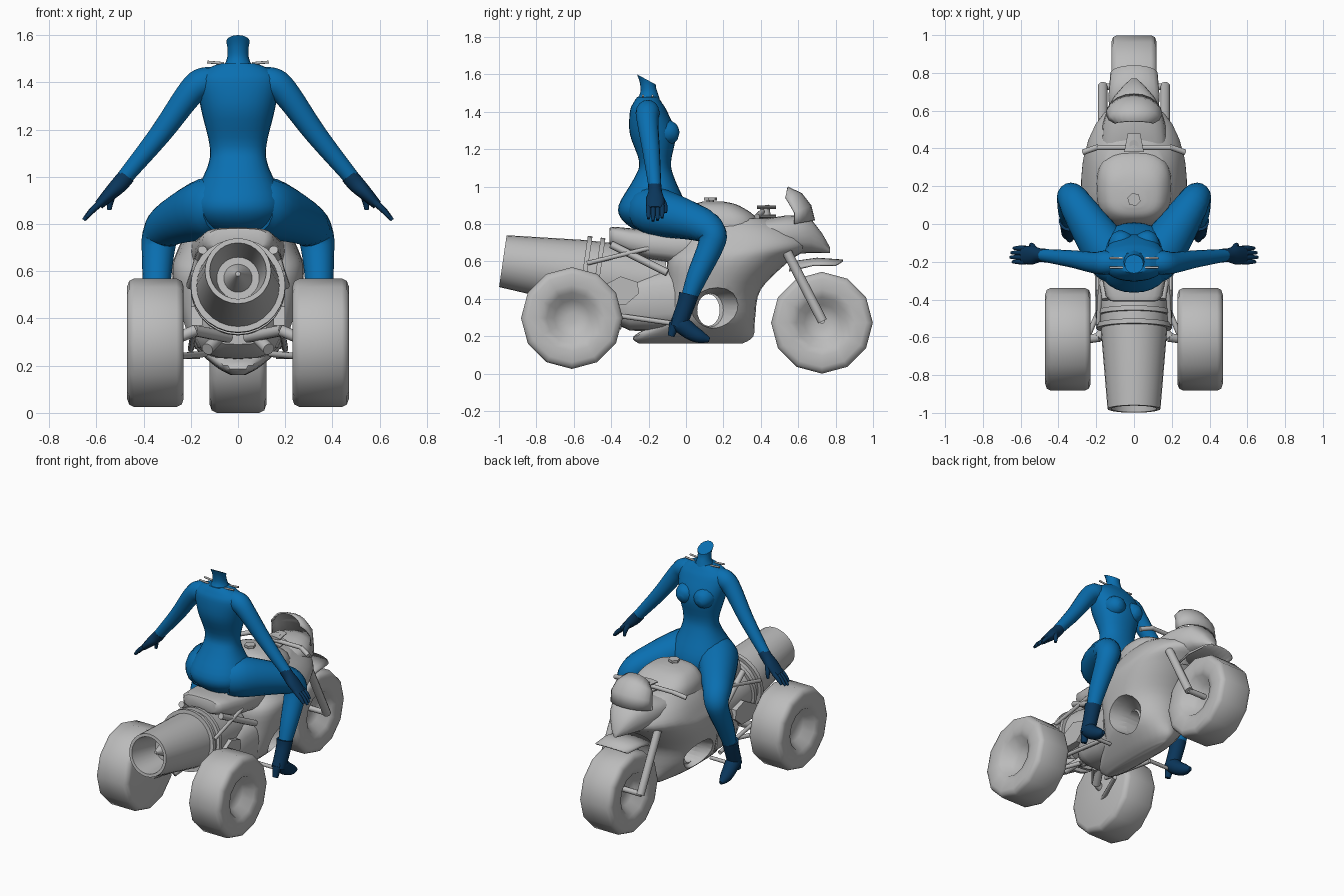
import bpy, bmesh, math
from mathutils import Vector

cube = bpy.data.objects.get("Cube")
if cube:
    bpy.data.objects.remove(cube)

SIDES = {"left": 1, "right": -1}


def material(name, *rgb):
    m = bpy.data.materials.new(name)
    m.use_nodes = True
    m.diffuse_color = (*rgb, 1)
    m.node_tree.nodes["Principled BSDF"].inputs["Base Color"].default_value = (*rgb, 1)
    return m


GREY = material("light grey", .5, .5, .5)
BLUE = material("suit blue", .003, .16, .44)
NAVY = material("glove navy", .003, .037, .105)


def skin(name, rings, mat=GREY, closed=True, angle=40):
    """Bridge rows of points; closed rows get end caps."""
    bm = bmesh.new()
    rows = [[bm.verts.new(p) for p in r] for r in rings]
    count = len(rows[0])
    for low, high in zip(rows, rows[1:]):
        for i in range(count if closed else count - 1):
            j = (i + 1) % count
            bm.faces.new((low[i], low[j], high[j], high[i]))
    if closed:
        bm.faces.new(rows[0])
        bm.faces.new(rows[-1])
    bmesh.ops.recalc_face_normals(bm, faces=bm.faces)
    mesh = bpy.data.meshes.new(name)
    bm.to_mesh(mesh)
    bm.free()
    mesh.materials.append(mat)
    mesh.shade_smooth()
    mesh.set_sharp_from_angle(angle=math.radians(angle))
    ob = bpy.data.objects.new(name, mesh)
    bpy.context.collection.objects.link(ob)
    return ob


def ring(centre, a, b, sides=16, power=2):
    """Superellipse around centre with half axes a and b."""
    def bend(value):
        return math.copysign(abs(value) ** (2 / power), value)
    turns = [math.tau * i / sides for i in range(sides)]
    return [Vector(centre) + Vector(a) * bend(math.cos(t)) + Vector(b) * bend(math.sin(t))
            for t in turns]


def spline(rows, steps=4):
    """Smooth curve through every row of numbers."""
    rows = [Vector(r) for r in rows]
    padded = [rows[0], *rows, rows[-1]]
    out = []
    for a, b, c, d in zip(padded, padded[1:], padded[2:], padded[3:]):
        for k in range(steps):
            t = k / steps
            out.append(b + (c - a) * (t / 2) + (2 * a - 5 * b + 4 * c - d) * (t * t / 2)
                       + (3 * b - a - 3 * c + d) * (t ** 3 / 2))
    return out + [rows[-1]]


def stack(name, levels, mat=GREY, front_power=2.4, back_power=2.4):
    """Horizontal slices: z, back y, front y, half width."""
    rings = []
    for z, back, front, w in spline(levels):
        halves = [ring((0, (back + front) / 2, z), (w, 0, 0), (0, (front - back) / 2, 0), 28, power)
                  for power in (front_power, back_power)]
        rings.append(halves[0][:14] + halves[1][14:])
    return skin(name, rings, mat)


def hull(name, slices, power=2.5):
    """Upright slices: y, centre z, half width, half height."""
    return skin(name, [ring((0, y, z), (w, 0, 0), (0, 0, h), 20, power)
                       for y, z, w, h in spline(slices, 2)])


def tube(name, rows, mat=GREY, sides=10):
    """Sweep along rows of x, y, z, radius and an optional second radius."""
    points = [Vector(r[:3]) for r in rows]
    chord = points[-1] - points[0]
    thin = min(range(3), key=lambda i: abs(chord[i]))
    ref = Vector([i == thin for i in range(3)])
    rings = []
    for i, (p, row) in enumerate(zip(points, rows)):
        along = (points[min(i + 1, len(points) - 1)] - points[max(i - 1, 0)]).normalized()
        u = along.cross(ref).normalized()
        rings.append(ring(p, u * row[3], along.cross(u) * row[-1], sides))
    return skin(name, rings, mat, angle=60)


def pair(name, rows, mat=GREY, sides=10):
    for side, s in SIDES.items():
        tube(f"{side}_{name}", [(s * row[0], *row[1:]) for row in rows], mat, sides)


def rod(name, start, end, radius):
    pair(name, [(*start, radius), (*end, radius)])


def limb(name, rows, mat=BLUE):
    pair(name, spline(rows), mat, sides=16)


def lathe(name, origin, axis, profile, sides=28, angle=40):
    """Turn (distance, radius) points around an axis."""
    axis = Vector(axis).normalized()
    u = axis.orthogonal().normalized() if axis.z > .9 else axis.cross((0, 0, 1)).normalized()
    v = axis.cross(u)
    return skin(name, [ring(Vector(origin) + axis * t, u * r, v * r, sides)
                       for t, r in profile], angle=angle)


def wheel(name, centre, out, both_sides):
    """Twelve-sided tyre with a dished hub, flat behind unless both sides match."""
    face = [(.3, .1), (.4, .35), (.9, .5), (1, .65), (1, .87), (.93, .96), (.75, 1)]
    back = face if both_sides else [(1, .1), *face[-3:]]
    half = [(-t, r) for t, r in back] + face[::-1]
    lathe(name, centre, (out, 0, 0), [(t * .12, r * .272) for t, r in half], 12, 65)


wheel("front_wheel", (0, .727, .272), 1, True)
for side, s in SIDES.items():
    wheel(f"{side}_rear_wheel", (s * .35, -.61, .297), s, False)

# Fairing with a side opening cut through and a scoop around it
fairing = stack("fairing", [
    (.16, -.25, .3, .03), (.2, -.28, .36, .1), (.3, -.13, .37, .2), (.45, -.1, .4, .25),
    (.6, -.1, .55, .28), (.68, -.04, .66, .26), (.76, 0, .6, .22), (.83, .05, .45, .16)],
    front_power=2, back_power=3.5)


def cutter(stations):
    """Sideways cutter: x, y, radius along y, radius along z."""
    ob = skin("opening_cutter", [ring((x, y, .34), (0, ry, 0), (0, 0, rz), 20)
                                 for x, y, ry, rz in stations])
    mod = fairing.modifiers.new("cut", "BOOLEAN")
    mod.object, mod.solver = ob, "EXACT"
    return ob


cutters = [cutter([(-.4, .12, .06, .085), (.4, .12, .06, .085)])]
for s in SIDES.values():
    cutters.append(cutter([(s * .11, .13, .07, .09), (s * .18, .16, .12, .105),
                           (s * .3, .18, .18, .13)]))
bpy.context.view_layer.update()
shell = bpy.data.meshes.new_from_object(
    fairing.evaluated_get(bpy.context.evaluated_depsgraph_get()))
fairing.modifiers.clear()
fairing.data = shell
shell.set_sharp_from_angle(angle=math.radians(40))
for ob in cutters:
    bpy.data.objects.remove(ob)

# Tank, filler, seat tail, nose and engine
stack("tank", [(.76, -.02, .4, .2), (.84, 0, .37, .19), (.9, .04, .28, .14),
               (.92, .09, .2, .06)], front_power=2.8, back_power=2.8)
lathe("filler_cap", (0, .13, .9), (0, 0, 1), [(0, .02), (.025, .02), (.025, .036), (.042, .036)], 6)
hull("seat_tail", [(-.41, .735, .11, .04), (-.38, .73, .15, .055), (-.2, .69, .18, .08),
                   (.05, .68, .2, .1)], power=3.2)
hull("nose", [(.4, .76, .17, .06), (.53, .745, .165, .1), (.67, .735, .11, .09),
              (.77, .66, .015, .015)])
hull("engine_block", [(-.4, .36, .12, .07), (-.3, .38, .18, .15), (-.06, .4, .2, .17)], power=3)


def canopy(name, rows, steps=10):
    """Arched sheet: front y, top z, half width, side y, side z."""
    arc = [math.pi * (i / steps - .5) for i in range(steps + 1)]
    ob = skin(name, [[(w * math.sin(a), y + (front - y) * math.cos(a), z + (top - z) * math.cos(a))
                      for a in arc] for front, top, w, y, z in rows], closed=False)
    ob.modifiers.new("thickness", "SOLIDIFY").thickness = .01


canopy("windscreen", [(.545, 1, .1, .53, .94), (.62, .965, .135, .55, .91),
                      (.67, .9, .15, .58, .86), (.69, .82, .15, .58, .8)])
canopy("front_fender", [(.56, .6, .13, .55, .55), (.7, .62, .135, .68, .58),
                        (.84, .61, .125, .8, .58)])

# Steering
rod("handlebar", (0, .405, .865), (.2, .405, .865), .014)
rod("hand_grip", (.19, .408, .866), (.27, .38, .84), .015)
tube("steering_stem", [(0, .44, .75, .025), (0, .42, .9, .025)])
for z in (.84, .89):
    tube("steering_clamp", [(0, .38, z, .01, .055), (0, .48, z, .01, .035)])
rod("front_axle", (0, .727, .285), (.17, .727, .285), .018)
rod("fork", (.165, .54, .65), (.165, .73, .28), .026)

# Jet tube with a hollow nozzle, centre cone and retaining hoops
JET = (0, -.42, .52), (0, -.55, .08)
lathe("jet_tube", *JET, [(-.3, .15), (0, .18), (.15, .175), (.565, .14), (.565, .12), (.35, .09),
                         (.35, .06), (.48, .01)])
for t in (.04, .11):
    lathe("jet_hoop", *JET, [(t, .17), (t, .2), (t + .025, .2), (t + .025, .17)])

# Paired chassis parts
rod("seat_rail", (.15, -.4, .69), (.2, -.1, .54), .02)
rod("jet_strut", (.19, -.53, .59), (.17, -.2, .67), .012)
rod("axle_stub", (.25, -.61, .32), (.18, -.6, .35), .024)
rod("upper_arm", (.19, -.6, .35), (.04, -.42, .32), .024)
rod("lower_arm", (.25, -.61, .24), (.14, -.35, .25), .014)
rod("damper", (.13, -.52, .27), (.04, -.36, .36), .026)
rod("chassis_rail", (.19, -.5, .33), (.2, -.08, .27), .013)
rod("foot_peg", (.16, -.04, .24), (.35, -.04, .24), .012)
for side, s in SIDES.items():
    outline = [(-.5, .37), (-.48, .45), (-.35, .52), (-.26, .49), (-.25, .43), (-.32, .37)]
    skin(f"{side}_side_panel", [[(s * x, y, z) for y, z in outline] for x in (.15, .2)])

# Rider torso and neck, cut at a slant
stack("torso", [
    (.76, -.26, -.06, .1), (.82, -.34, 0, .18), (.9, -.36, 0, .195), (1.04, -.28, -.06, .13),
    (1.13, -.25, -.08, .12), (1.28, -.3, -.055, .155), (1.4, -.3, -.1, .172),
    (1.45, -.28, -.13, .14), (1.48, -.26, -.15, .08)], BLUE, 2.2, 2.2)
skin("neck", [ring((0, y, z), (r, 0, 0), (0, r, -tilt)) for y, z, r, tilt in spline(
    [(-.205, 1.45, .07, 0), (-.198, 1.5, .047, 0), (-.203, 1.54, .044, .015),
     (-.212, 1.573, .05, .027)])], BLUE)

# Rider limbs
limb("bust", [(.065, -.16, 1.3, .075), (.068, -.09, 1.285, .066), (.07, -.057, 1.275, .047),
              (.07, -.04, 1.27, .02)])
limb("arm", [(.1, -.205, 1.41, .055), (.155, -.205, 1.395, .064), (.21, -.205, 1.345, .057),
             (.33, -.185, 1.18, .046), (.49, -.165, .985, .033)])
limb("leg", [(.07, -.23, .87, .11), (.13, -.16, .865, .13), (.28, .06, .805, .096),
             (.325, .135, .755, .08), (.338, .135, .69, .07), (.345, .06, .52, .056),
             (.345, .01, .39, .04)])

# Gloves and boots
limb("glove", [(.47, -.167, 1.005, .036, .036), (.5, -.165, .97, .036, .037),
               (.54, -.165, .93, .03, .05), (.59, -.165, .88, .02, .045)], NAVY)
for k in range(4):
    y = -.2 + k * .024
    reach = .072 - abs(k - 1.3) * .012
    limb("finger", [(.575, y, .895, .014), (.585 + reach / 2, y, .89 - reach / 2, .013),
                    (.585 + reach, y, .885 - reach, .008)], NAVY)
limb("thumb", [(.525, -.14, .945, .018), (.54, -.115, .9, .015), (.545, -.11, .86, .009)], NAVY)
limb("boot_shaft", [(.345, .015, .425, .053), (.345, 0, .37, .048), (.34, -.045, .25, .045)], NAVY)
limb("boot_foot", [(.34, -.075, .28, .03), (.34, -.03, .265, .047), (.345, .03, .22, .043),
                   (.35, .08, .195, .033), (.352, .125, .18, .012)], NAVY)
limb("boot_heel", [(.34, -.06, .27, .03), (.34, -.08, .2, .018)], NAVY)

# Small flat collar tabs on the shoulders
for y in (-.23, -.18):
    rod("collar_tab", (.06, y, 1.48), (.13, y, 1.486), .006)
